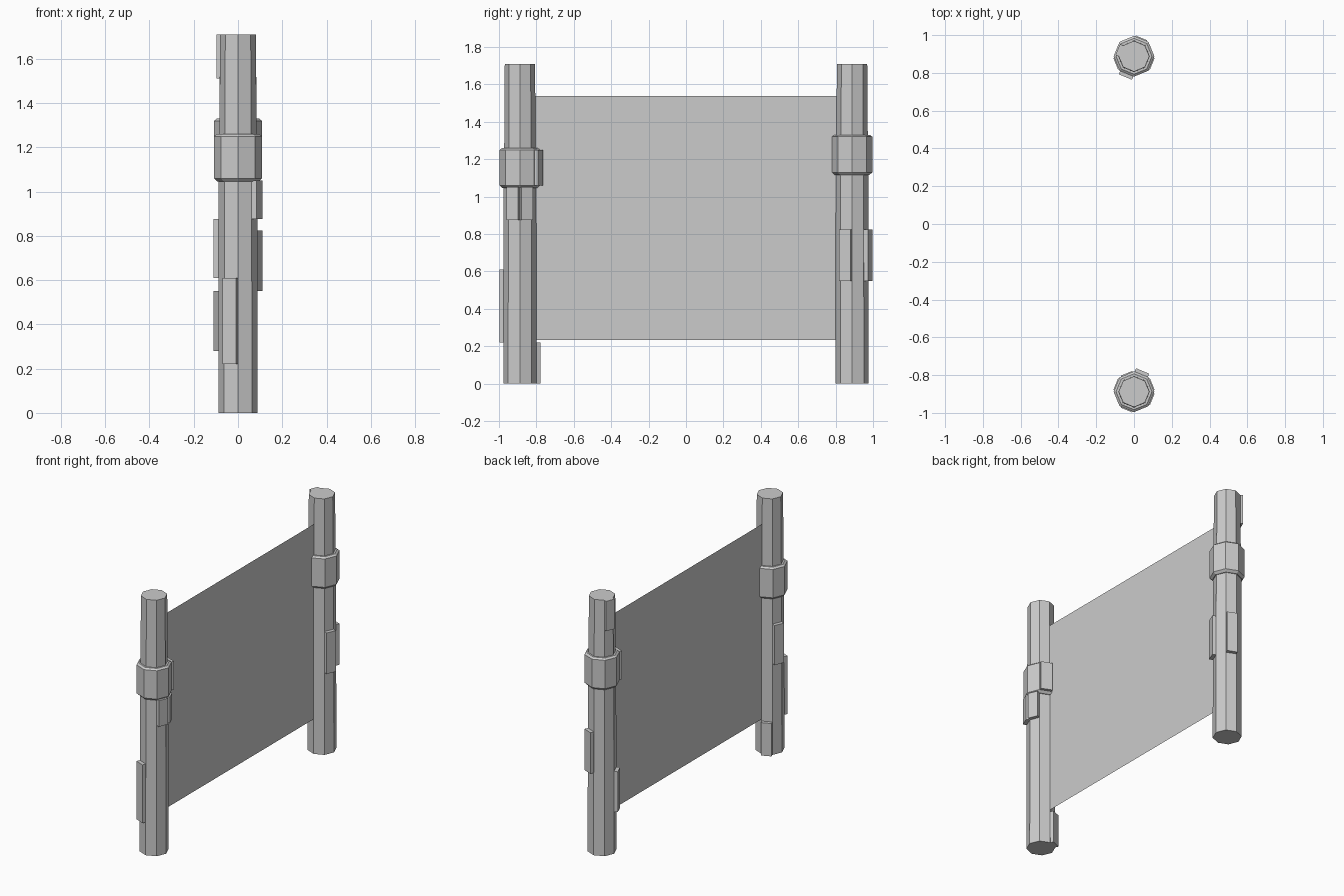
import bpy, bmesh
from math import cos, sin, pi, radians
from mathutils import Matrix, Vector

if "Cube" in bpy.data.objects:
    bpy.data.objects.remove(bpy.data.objects["Cube"])


def finish(bm, name):
    bmesh.ops.recalc_face_normals(bm, faces=bm.faces)
    mesh = bpy.data.meshes.new(name)
    bm.to_mesh(mesh)
    bm.free()
    obj = bpy.data.objects.new(name, mesh)
    bpy.context.collection.objects.link(obj)
    return obj


def octagon_stack(name, y, profile):
    """Eight-sided solid from (radius, z) rings, corners on the axes."""
    bm = bmesh.new()
    rings = [[bm.verts.new((r * cos(i * pi / 4), y + r * sin(i * pi / 4), z))
              for i in range(8)] for r, z in profile]
    for a, b in zip(rings, rings[1:]):
        for i in range(8):
            j = (i + 1) % 8
            bm.faces.new((a[i], a[j], b[j], b[i]))
    bm.faces.new(rings[0][::-1])
    bm.faces.new(rings[-1])
    return finish(bm, name)


def facet_plate(name, y, angle, z0, z1, outer=0.105, width=0.066):
    """Thin slab lying on one facet of a post."""
    bm = bmesh.new()
    depth = 0.04
    place = (Matrix.Translation((0, y, 0)) @ Matrix.Rotation(radians(angle), 4, 'Z')
             @ Matrix.Translation((outer - depth / 2, 0, (z0 + z1) / 2))
             @ Matrix.Diagonal(Vector((depth, width, z1 - z0, 1))))
    bmesh.ops.create_cube(bm, size=1, matrix=place)
    return finish(bm, name)


# post name, y, collar bottom, facet plates (angle, z0, z1, outer distance, width)
posts = [
    ("front", -0.888, 1.045, [
        (-22.5, 0.875, 1.05, 0.105, 0.066),
        (22.5, 0.875, 1.05, 0.105, 0.066),
        (247.5, 0.22, 0.61, 0.105, 0.066),
        (157.5, 0.61, 0.875, 0.105, 0.066),
        (112.5, 0.0, 0.22, 0.105, 0.066),
        (67.5, 1.06, 1.25, 0.119, 0.075)]),
    ("back", 0.888, 1.115, [
        (-22.5, 0.55, 0.825, 0.105, 0.066),
        (67.5, 0.55, 0.825, 0.105, 0.066),
        (202.5, 0.28, 0.55, 0.105, 0.066),
        (157.5, 1.51, 1.71, 0.093, 0.062),
        (247.5, 1.13, 1.32, 0.119, 0.075)]),
]

for name, y, zc, plates in posts:
    # Slightly tapered post
    octagon_stack(name + "_post", y,
                  [(0.089, 0), (0.087, zc), (0.084, zc + 0.2), (0.081, 1.71)])
    # Bevelled collar
    octagon_stack(name + "_collar", y,
                  [(0.092, zc), (0.108, zc + 0.015),
                   (0.108, zc + 0.205), (0.095, zc + 0.215)])
    # Raised plates on the facets
    for i, (angle, z0, z1, outer, width) in enumerate(plates):
        facet_plate(f"{name}_plate_{i + 1}", y, angle, z0, z1, outer, width)

# Flat panel stretched between the posts
bm = bmesh.new()
bm.faces.new([bm.verts.new((0, y, z)) for y, z in
              ((-0.81, 0.232), (0.81, 0.232), (0.81, 1.537), (-0.81, 1.537))])
finish(bm, "hanging_panel")
